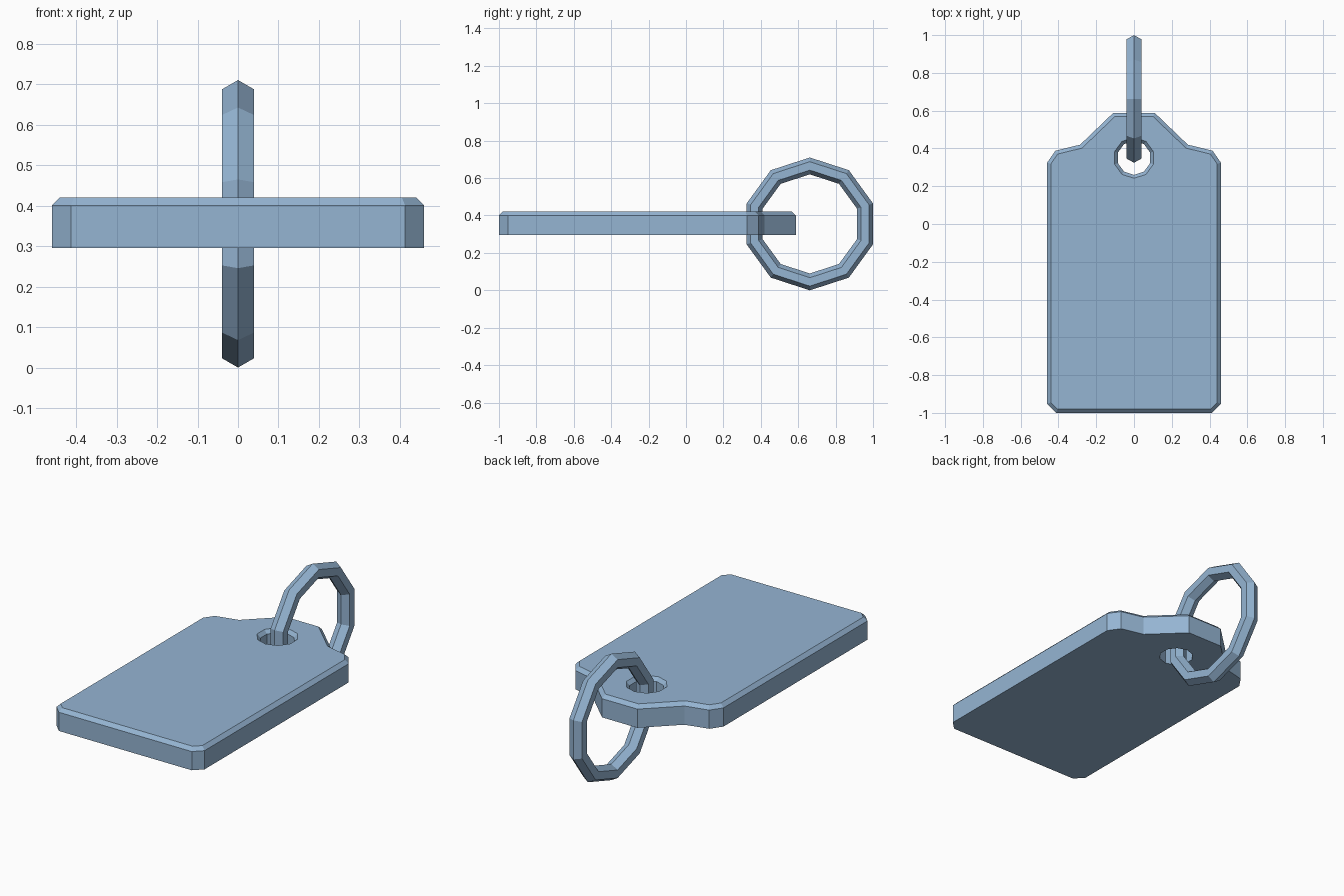
import bpy, bmesh, math
from mathutils import Vector

if "Cube" in bpy.data.objects:
    bpy.data.objects.remove(bpy.data.objects["Cube"])

mat = bpy.data.materials.new("steel blue")
mat.diffuse_color = (0.30, 0.46, 0.65, 1)
mat.use_nodes = True
mat.node_tree.nodes["Principled BSDF"].inputs["Base Color"].default_value = mat.diffuse_color


def finish(name, bm):
    bmesh.ops.recalc_face_normals(bm, faces=bm.faces)
    me = bpy.data.meshes.new(name)
    bm.to_mesh(me)
    bm.free()
    me.materials.append(mat)
    bpy.context.collection.objects.link(bpy.data.objects.new(name, me))


def inset(pts, d):
    # mitred inward offset of a counter-clockwise outline
    out = []
    for i, p in enumerate(pts):
        a = (p - pts[i - 1]).normalized()
        b = (pts[(i + 1) % len(pts)] - p).normalized()
        na, nb = Vector((-a.y, a.x)), Vector((-b.y, b.x))
        out.append(p + (na + nb) * d / (1 + na.dot(nb)))
    return out


def circle(r, cy, n=10):
    return [Vector((r * math.sin(2 * math.pi * i / n), cy + r * math.cos(2 * math.pi * i / n)))
            for i in range(n)]


def bridge(bm, a, b):
    for i in range(len(a)):
        j = (i + 1) % len(a)
        bm.faces.new((a[i], a[j], b[j], b[i]))


# Tag plate: mirrored outline, chamfered top rim, pierced by a ten-sided hole
half = [(0.413, -1), (0.46, -0.953), (0.46, 0.325), (0.416, 0.388), (0.285, 0.42), (0.11, 0.588)]
outline = [Vector(p) for p in half] + [Vector((-x, y)) for x, y in reversed(half)]
z0, z1, z2 = 0.295, 0.40, 0.42
bm = bmesh.new()


def loop(pts, z):
    return [bm.verts.new((p.x, p.y, z)) for p in pts]


def wall(narrow_outline, hole_wall, hole_rim):
    outer = [loop(outline, z0), loop(outline, z1), loop(narrow_outline, z2)]
    hole = [loop(hole_wall, z0), loop(hole_wall, z1), loop(hole_rim, z2)]
    for rings in (outer, hole):
        bridge(bm, rings[0], rings[1])
        bridge(bm, rings[1], rings[2])
    for k in (0, 2):
        edges = [bm.edges.get((r[i - 1], r[i])) for r in (outer[k], hole[k]) for i in range(len(r))]
        bmesh.ops.triangle_fill(bm, edges=edges, use_beauty=True, normal=(0, 0, 1))


wall(inset(outline, 0.02), circle(0.09, 0.35), circle(0.108, 0.35))
finish("tag_plate", bm)

# Ring: ten segments, hexagonal section, standing in the yz plane
bm = bmesh.new()
R, r, cy, cz = 0.31, 0.045, 0.662, 0.355
rings = []
for i in range(10):
    a = 2 * math.pi * i / 10
    rings.append([])
    for k in range(6):
        b = 2 * math.pi * k / 6
        q = R + r * math.cos(b)
        rings[-1].append(bm.verts.new((r * math.sin(b), cy + q * math.sin(a), cz + q * math.cos(a))))
for i in range(10):
    bridge(bm, rings[i - 1], rings[i])
finish("key_ring", bm)
